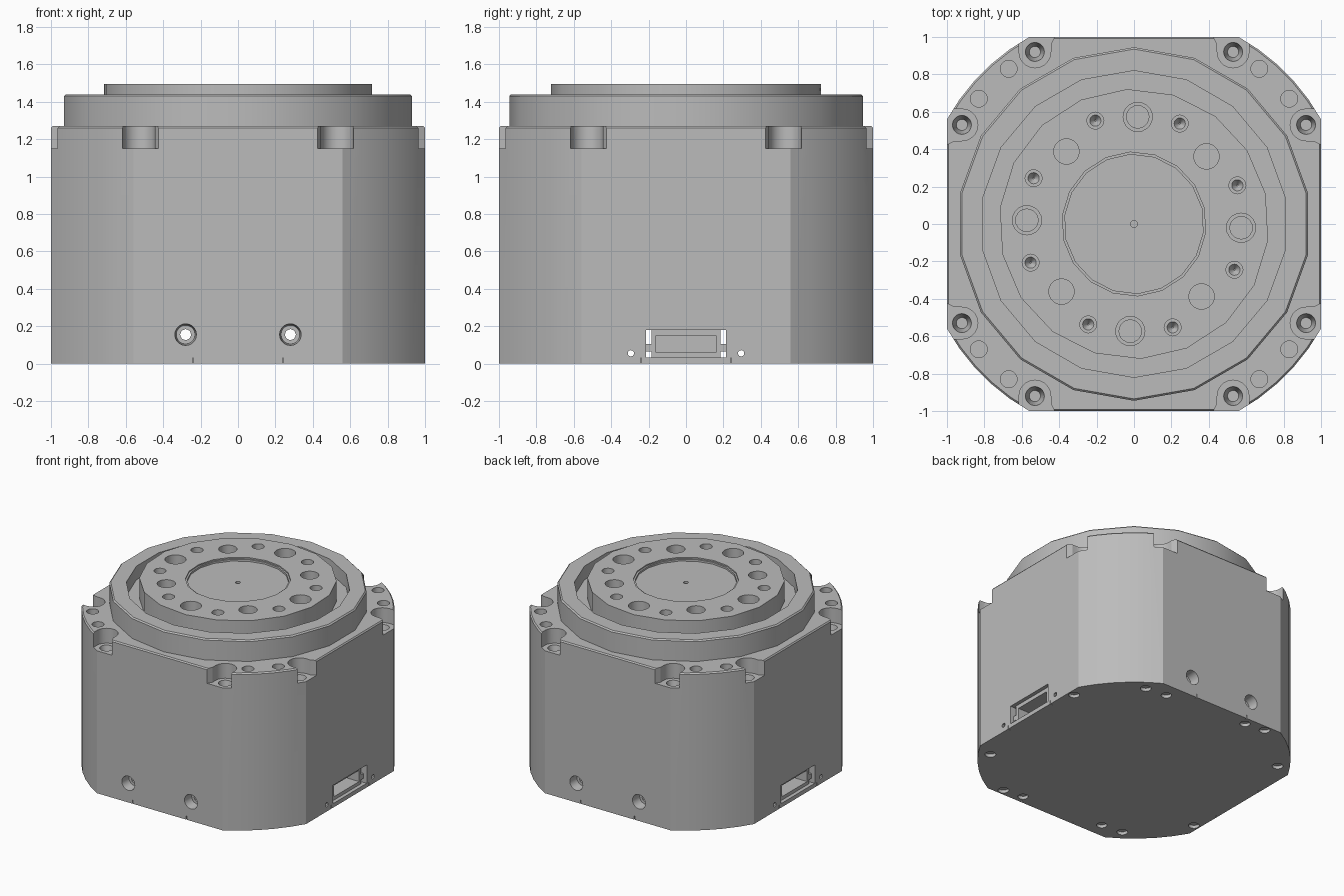
import bpy, bmesh
from math import sin, cos, pi, radians, atan2
from mathutils import Vector, Matrix

cube = bpy.data.objects.get("Cube")
if cube:
    bpy.data.objects.remove(cube, do_unlink=True)

grey = bpy.data.materials.new("machined_grey")
grey.use_nodes = True
GREY = (0.5, 0.5, 0.5, 1)
grey.diffuse_color = GREY
grey.node_tree.nodes["Principled BSDF"].inputs["Base Color"].default_value = GREY


def make(name, bm):
    bmesh.ops.recalc_face_normals(bm, faces=bm.faces)
    mesh = bpy.data.meshes.new(name)
    bm.to_mesh(mesh)
    bm.free()
    mesh.materials.append(grey)
    obj = bpy.data.objects.new(name, mesh)
    bpy.context.collection.objects.link(obj)
    return obj


def loft(bm, rings):
    """Skin a list of equal-length point loops and cap both ends."""
    loops = [[bm.verts.new(p) for p in ring] for ring in rings]
    n = len(loops[0])
    for a, b in zip(loops, loops[1:]):
        for i in range(n):
            j = (i + 1) % n
            bm.faces.new((a[i], a[j], b[j], b[i]))
    bm.faces.new(loops[0][::-1])
    bm.faces.new(loops[-1])


def lathe(name, profile, sides, start):
    bm = bmesh.new()
    angles = [radians(start) + 2 * pi * i / sides for i in range(sides)]
    loft(bm, [[(r * cos(a), r * sin(a), z) for a in angles] for r, z in profile])
    return make(name, bm)


def drill(bm, point, inward, r, depth, tip=None, sides=20):
    """Round cutter that enters at point and runs inward."""
    d = Vector(inward).normalized()
    p = Vector(point)
    over = 0.02
    mid = p + d * (depth - over) / 2
    rot = d.to_track_quat('Z', 'Y').to_matrix().to_4x4()
    bmesh.ops.create_cone(bm, cap_ends=True, segments=sides, radius1=r,
                          radius2=r if tip is None else tip, depth=depth + over,
                          matrix=Matrix.Translation(mid) @ rot)


def box(bm, centre, size):
    m = Matrix.Translation(centre) @ Matrix.Diagonal((*size, 1))
    bmesh.ops.create_cube(bm, size=1, matrix=m)


def cut(obj, bm):
    """Subtract the cutter mesh and bake the result."""
    cutter = make("cutter", bm)
    cutter.hide_render = True
    mod = obj.modifiers.new("cut", 'BOOLEAN')
    mod.object, mod.operation, mod.solver = cutter, 'DIFFERENCE', 'EXACT'
    mod.use_self = True
    bpy.context.view_layer.update()
    graph = bpy.context.evaluated_depsgraph_get()
    baked = bpy.data.meshes.new_from_object(obj.evaluated_get(graph))
    obj.modifiers.clear()
    obj.data = baked
    bpy.data.objects.remove(cutter, do_unlink=True)


DOWN, UP = (0, 0, -1), (0, 0, 1)
SIGNS = (-1, 1)

# Housing: square with round corners, thin bevel on the top edge
CORNER = 1.146
edge = atan2(0.56, 1)
outline = []
for q in range(4):
    for i in range(6):
        a = q * pi / 2 + edge + (pi / 2 - 2 * edge) * i / 5
        outline.append((CORNER * cos(a), CORNER * sin(a)))
bm = bmesh.new()
loft(bm, [[(x * s, y * s, z) for x, y in outline]
          for s, z in ((1, 0), (1, 1.26), (0.992, 1.27))])
housing = make("housing", bm)

# Screw pockets, open to the outside, and corner holes
bm = bmesh.new()
pocket = [(0.085 * cos(a), 0.085 * sin(a))
          for a in [pi + pi * i / 10 for i in range(11)]]
pocket += [(0.085, 0.04), (0.11, 0.09), (0.11, 0.2),
           (-0.11, 0.2), (-0.11, 0.09), (-0.085, 0.04)]
for sx in SIGNS:
    for sy in SIGNS:
        for swap in (False, True):
            def place(x, y, z):
                return (sx * y, sy * x, z) if swap else (sx * x, sy * y, z)
            loft(bm, [[place(0.53 + x, 0.92 + y, z) for x, y in pocket]
                      for z in (1.15, 1.3)])
            drill(bm, place(0.53, 0.92, 1.15), DOWN, 0.055, 0.1, 0.03)
            drill(bm, place(0.67, 0.83, 1.27), DOWN, 0.045, 0.1)
cut(housing, bm)

# Side openings: counterbored screw holes, connector slot, pin holes, seams
bm = bmesh.new()
for s in SIGNS:
    drill(bm, (s * 0.28, -1, 0.155), (0, 1, 0), 0.03, 2.02, sides=8)
    drill(bm, (-1, s * 0.295, 0.055), (1, 0, 0), 0.017, 2.02, sides=10)
    for t in SIGNS:
        drill(bm, (s * 0.28, t, 0.155), (0, -t, 0), 0.06, 0.08, 0.05)
        box(bm, (s * 0.24, t, 0.013), (0.006, 0.04, 0.034))
        box(bm, (t, s * 0.24, 0.013), (0.04, 0.006, 0.034))
box(bm, (0, 0, 0.107), (2.1, 0.43, 0.148))
cut(housing, bm)

# Underside screw holes
bm = bmesh.new()
for q in range(4):
    turn = Matrix.Rotation(q * pi / 2, 3, 'Z')
    for p in ((0.61, 0.86, 0), (0.95, 0.45, 0)):
        drill(bm, turn @ Vector(p), UP, 0.04, 0.025)
for s in SIGNS:
    for p in ((0.43, 0.88, 0), (-0.28, 0.93, 0)):
        drill(bm, (s * p[0], s * p[1], 0), UP, 0.038, 0.025)
cut(housing, bm)

# Connector sockets seated inside the two slots
for side, s in (("left", 1), ("right", -1)):
    bm = bmesh.new()
    box(bm, (s * 0.85, 0, 0.107), (0.24, 0.37, 0.148))
    socket = make(side + "_connector_socket", bm)
    bm = bmesh.new()
    box(bm, (s * 0.92, 0, 0.105), (0.3, 0.32, 0.09))
    cut(socket, bm)
    bm = bmesh.new()
    for t in SIGNS:
        box(bm, (s * 0.85, t * 0.2, 0.085), (0.24, 0.035, 0.04))
    make(side + "_connector_tabs", bm)

# Fixed outer ring with the groove floor
ring = lathe("outer_ring", [(0.945, 1.25), (0.945, 1.43), (0.935, 1.44),
                            (0.82, 1.44), (0.82, 1.33)], 18, 90)

# Rotating output disc with a shallow stepped centre recess
disc = lathe("output_disc", [(0.722, 1.3), (0.722, 1.495), (0.385, 1.495),
                             (0.385, 1.485), (0.372, 1.485), (0.372, 1.47)], 18, 93)
bm = bmesh.new()


def polar(r, degrees, z=1.495):
    return (r * cos(radians(degrees)), r * sin(radians(degrees)), z)


for q in range(4):
    a = 90 * q - 2
    drill(bm, polar(0.573, a), DOWN, 0.078, 0.08)
    drill(bm, polar(0.573, a), DOWN, 0.06, 0.14)
    drill(bm, polar(0.53, a + 45), DOWN, 0.068, 0.13)
    for extra in (22.5, 67.5):
        drill(bm, polar(0.59, a + extra), DOWN, 0.045, 0.08)
        drill(bm, polar(0.59, a + extra, 1.416), DOWN, 0.044, 0.04, 0.004)
drill(bm, (0, 0, 1.47), DOWN, 0.018, 0.05, sides=12)
cut(disc, bm)

# Smooth the curved walls, keep machined edges crisp
for obj in bpy.context.collection.objects:
    if obj.type == 'MESH' and grey.name in obj.data.materials:
        bpy.ops.object.select_all(action='DESELECT')
        obj.select_set(True)
        bpy.context.view_layer.objects.active = obj
        bpy.ops.object.shade_smooth_by_angle(angle=radians(25))
